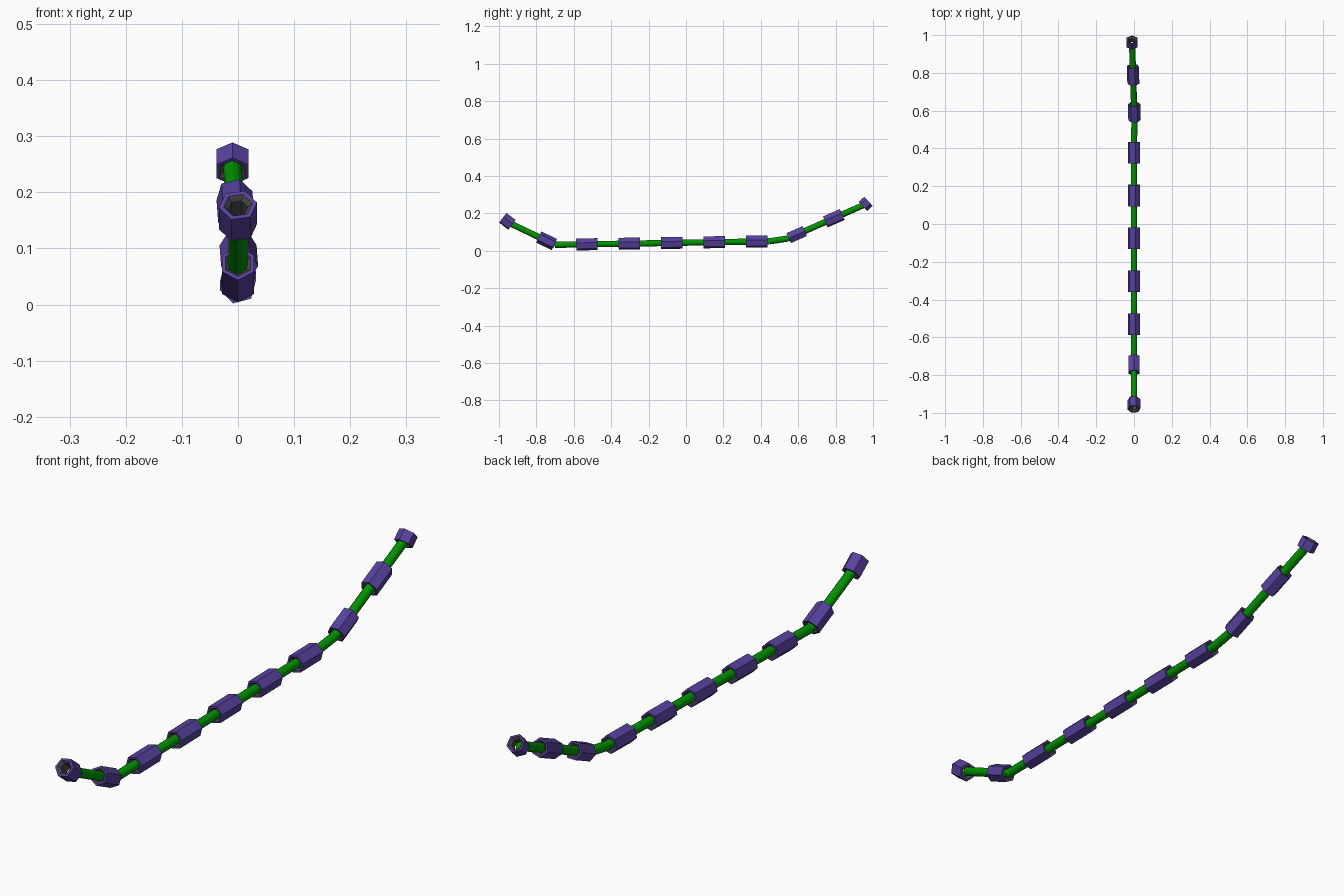
import bpy, bmesh, math
from mathutils import Vector, Matrix

if "Cube" in bpy.data.objects:
    bpy.data.objects.remove(bpy.data.objects["Cube"])


def material(name, rgb):
    m = bpy.data.materials.new(name)
    m.diffuse_color = (*rgb, 1)
    m.use_nodes = True
    m.node_tree.nodes["Principled BSDF"].inputs["Base Color"].default_value = m.diffuse_color
    return m


PURPLE = material("purple", (0.098, 0.052, 0.345))
GREEN = material("green", (0.0, 0.30, 0.0))
GREY = material("dark grey", (0.07, 0.07, 0.072))
SIDES = 6


def frame(center, direction):
    """Matrix whose local z runs along direction and local y points up."""
    d = Vector(direction).normalized()
    right = d.cross(Vector((0, 0, 1))).normalized()
    up = right.cross(d)
    m = Matrix((right, up, -d)).transposed().to_4x4()
    return Matrix.Translation(center) @ m


def add_object(name, bm, mats, matrix):
    bmesh.ops.recalc_face_normals(bm, faces=bm.faces)
    me = bpy.data.meshes.new(name)
    bm.to_mesh(me)
    bm.free()
    for m in mats:
        me.materials.append(m)
    ob = bpy.data.objects.new(name, me)
    ob.matrix_world = matrix
    bpy.context.collection.objects.link(ob)


def bead(name, center, direction, length, roll, radius=0.0330, rim=0.026, bore=0.0175):
    """Six-sided sleeve: purple shell and rim, grey countersunk bore."""
    bm = bmesh.new()
    h = length / 2
    sink = h - 0.009
    profile = [(bore, sink), (rim, h), (radius, h), (radius, -h), (rim, -h), (bore, -sink)]
    angles = [math.radians(roll + 360 / SIDES * i) for i in range(SIDES)]
    rings = [[bm.verts.new((r * math.cos(a), r * math.sin(a), z)) for a in angles]
             for r, z in profile]
    for k in range(len(rings)):
        a, b = rings[k], rings[(k + 1) % len(rings)]
        for i in range(SIDES):
            j = (i + 1) % SIDES
            f = bm.faces.new((a[i], a[j], b[j], b[i]))
            f.material_index = 0 if k in (1, 2, 3) else 1
    add_object(name, bm, [PURPLE, GREY], frame(center, direction))


def rod(name, a, b, radius=0.0165):
    a, b = Vector(a), Vector(b)
    bm = bmesh.new()
    bmesh.ops.create_cone(bm, cap_ends=True, segments=12, radius1=radius,
                          radius2=radius, depth=(b - a).length)
    add_object(name, bm, [GREEN], frame((a + b) / 2, b - a))


# Cord: straight rods between the bends
path = [(0, -0.932, 0.143), (0, -0.70, 0.032), (0, 0.447, 0.051),
        (0.003, 0.545, 0.066), (-0.010, 0.950, 0.245)]
for i in range(4):
    rod(f"cord_{i + 1}", path[i], path[i + 1])


def on_cord(i, y):
    a, b = Vector(path[i]), Vector(path[i + 1])
    return a.lerp(b, (y - a.y) / (b.y - a.y)), b - a


# Main beads: cord section, position along y, length, roll (30 puts a corner on top)
beads = [(0, -0.745, 0.092, 30)]
beads += [(1, -0.53 + 0.227 * k, 0.114, 15) for k in range(5)]
beads += [(3, 0.592, 0.092, 0), (3, 0.79, 0.098, 15)]
for n, (section, y, length, roll) in enumerate(beads):
    c, d = on_cord(section, y)
    bead(f"bead_{n + 1}", c, d, length, roll)

# Short end beads, tilted a little more than the cord
tilt = math.radians(38)
bead("front_end_bead", (0, -0.955, 0.158), (0, math.cos(tilt), -math.sin(tilt)), 0.062, 10, 0.0345)
tilt = math.radians(43)
bead("back_end_bead", (-0.010, 0.961, 0.251), (0, math.cos(tilt), math.sin(tilt)), 0.040, 30)
